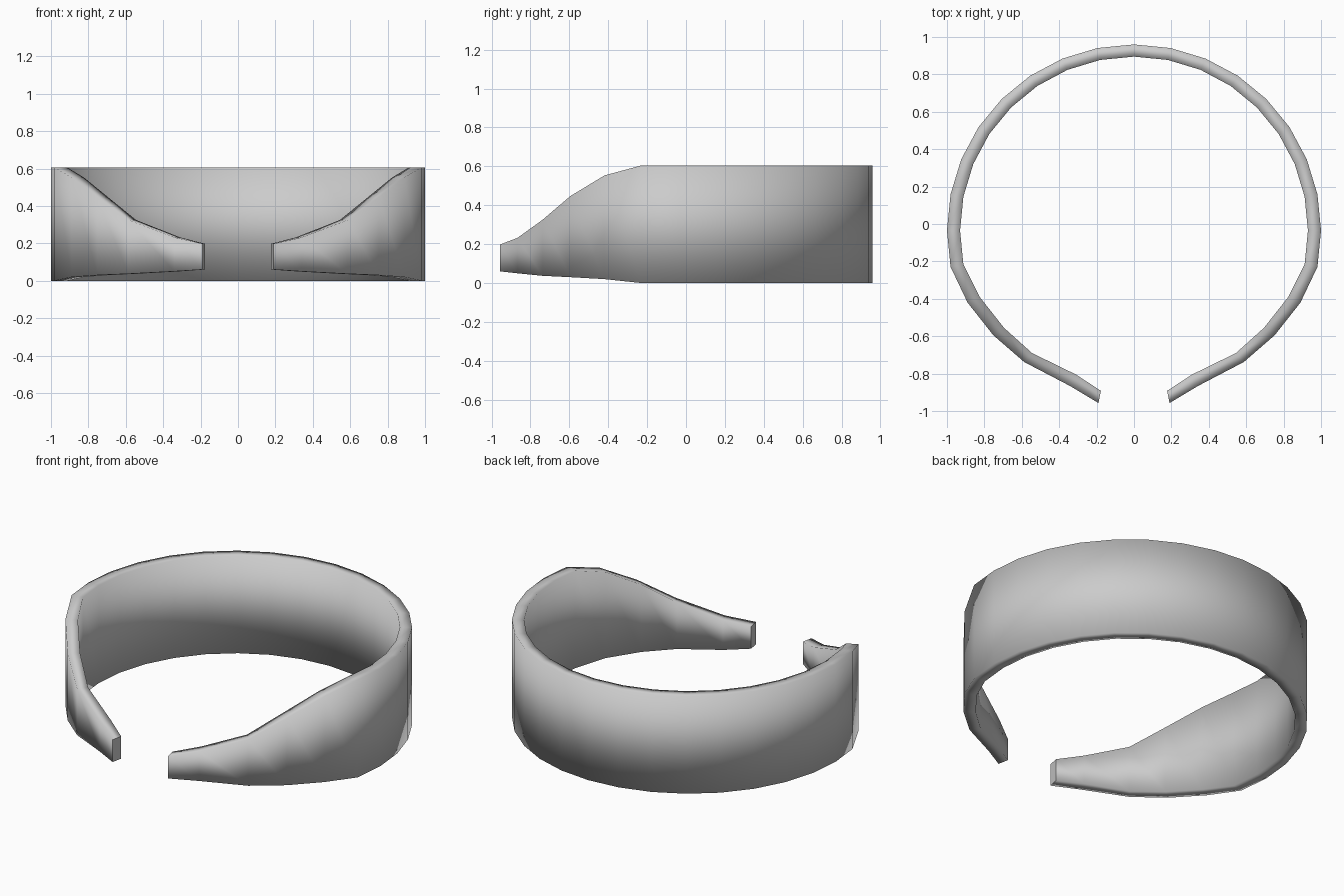
import bpy, bmesh, math

if "Cube" in bpy.data.objects:
    bpy.data.objects.remove(bpy.data.objects["Cube"])

# Right half as stations from back to front: outer xy, inner xy, bottom z, top z
CY, R_OUT, R_IN, HEIGHT = -0.035, 1.0, 0.93, 0.605
half = []
for i in range(10):
    a = math.radians(90 - 11.25 * i)
    c, s = math.cos(a), math.sin(a)
    half.append((R_OUT * c, CY + R_OUT * s * 0.995, R_IN * c, CY + R_IN * s, 0.0, HEIGHT))

# Tapered front arm
half += [
    (0.89, -0.42, 0.825, -0.39, 0.02, 0.553),
    (0.752, -0.595, 0.695, -0.555, 0.03, 0.447),
    (0.587, -0.738, 0.545, -0.69, 0.037, 0.325),
    (0.34, -0.867, 0.31, -0.805, 0.05, 0.232),
    (0.19, -0.957, 0.177, -0.892, 0.06, 0.198),
]

# Mirror the half to get the full open band
left = [(-ox, oy, -ix, iy, b, t) for ox, oy, ix, iy, b, t in half[:0:-1]]
stations = left + half

# Loft a rectangular section along the stations
bm = bmesh.new()
rings = [[bm.verts.new(p) for p in ((ox, oy, b), (ox, oy, t), (ix, iy, t), (ix, iy, b))]
         for ox, oy, ix, iy, b, t in stations]
for r0, r1 in zip(rings, rings[1:]):
    for k in range(4):
        n = (k + 1) % 4
        bm.faces.new((r0[k], r1[k], r1[n], r0[n])).smooth = True

# Flat end caps
bm.faces.new(rings[0])
bm.faces.new(rings[-1][::-1])
bmesh.ops.recalc_face_normals(bm, faces=bm.faces)

mesh = bpy.data.meshes.new("cuff_band")
bm.to_mesh(mesh)
bm.free()
band = bpy.data.objects.new("cuff_band", mesh)
bpy.context.collection.objects.link(band)
